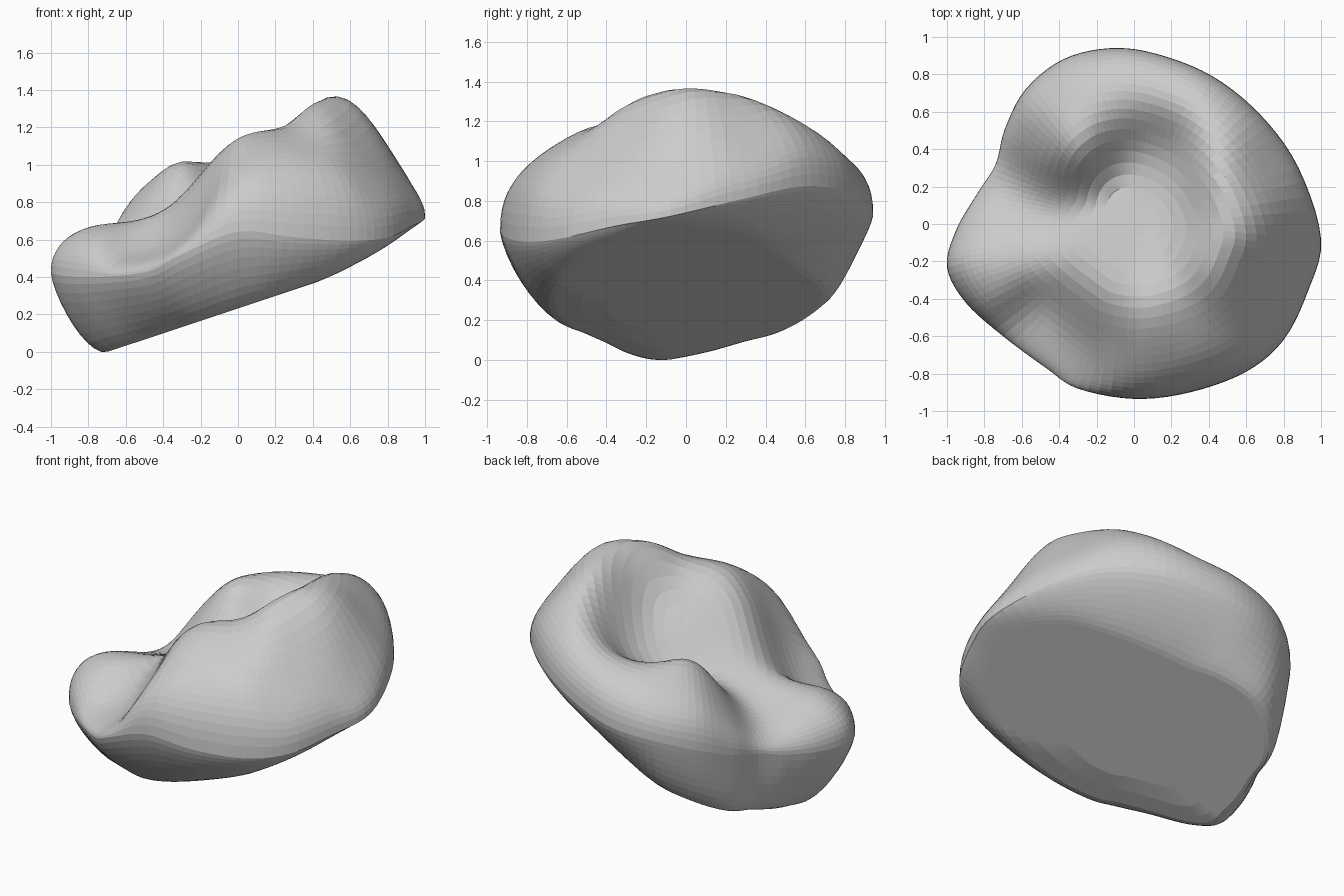
import bpy, bmesh, math
from mathutils import Vector

if "Cube" in bpy.data.objects:
    bpy.data.objects.remove(bpy.data.objects["Cube"])

# Widest outline seen from above: x, y, height, inset of the flat base corner
RIM = [(1.0, -.08, .74, .95), (.93, -.36, .69, .94), (.80, -.62, .63, .90),
       (.60, -.79, .61, .86), (.30, -.90, .63, .81), (0, -.935, .66, .77),
       (-.30, -.88, .54, .73), (-.47, -.77, .45, .71), (-.70, -.60, .42, .71),
       (-.90, -.42, .42, .74), (-1.0, -.23, .44, .77), (-.95, -.03, .44, .80),
       (-.84, .16, .46, .88), (-.74, .32, .50, .94), (-.69, .51, .55, .95),
       (-.58, .72, .63, .90), (-.38, .88, .70, .86), (-.13, .94, .74, .77),
       (.12, .91, .80, .70), (.42, .79, .87, .70), (.68, .58, .89, .76),
       (.88, .30, .83, .87)]

# Hills and hollows of the upper surface: x, y, height
HILLS = [(.50, 0, 1.38), (.50, -.25, 1.31), (.52, .24, 1.35), (.50, .43, 1.28),
         (.40, .63, 1.18), (.12, .76, 1.06), (-.18, .72, 1.02), (-.41, .62, .96),
         (-.37, .38, .98), (-.06, .58, 1.01), (-.04, .32, .83), (.15, .38, .94),
         (-.30, .13, .76), (-.55, .15, .65), (.22, .10, 1.08), (.10, -.18, 1.12),
         (.05, -.45, 1.18), (.30, -.50, 1.17), (-.15, -.15, .95),
         (-.45, -.18, .75), (-.80, -.25, .68), (-.70, 0, .64), (-.17, -.42, .99),
         (-.45, -.50, .58), (-.33, -.64, .62), (.05, -.70, 1.06), (.72, 0, 1.24),
         (.88, -.05, .98), (.72, .30, 1.14), (.70, -.36, 1.06), (.32, -.76, 1.0),
         (-.6, .42, .74), (-.55, .58, .85)]
POWER, SPREAD, STEPS = 2.4, .16, 5


def catmull(a, b, c, d, u):
    return .5 * (2 * b + (c - a) * u + (2 * a - 5 * b + 4 * c - d) * u * u
                 + (3 * b - a - 3 * c + d) * u ** 3)


def dome(t):
    return max(0, 1 - t ** POWER) ** (1 / POWER)


def on_base(r, s):
    # The underside is two sloping planes meeting in a faint ridge
    x, y = r[0] * s, r[1] * s
    return Vector((x, y, max(.25 + .333 * x, .324 + .42 * x + .18 * y)))


# Smooth closed rim
pts = [Vector(p) for p in RIM]
n = len(pts)
rim = [catmull(pts[i - 1], pts[i], pts[(i + 1) % n], pts[(i + 2) % n], k / STEPS)
       for i in range(n) for k in range(STEPS)]
mean_z = sum(r[2] for r in rim) / len(rim)

# Fit the hills so the surface passes through the measured heights
targets = []
for x, y, z in HILLS:
    d = Vector((x, y))
    edge = max(rim, key=lambda r: d.normalized().dot(Vector((r[0], r[1])).normalized()))
    t = min(.93, d.length / math.hypot(edge[0], edge[1]))
    rz = mean_z + (edge[2] - mean_z) * t * t
    targets.append(rz + (z - rz) / dome(t))
weights = targets[:]


def hill(x, y):
    g = [math.exp(-((x - h[0]) ** 2 + (y - h[1]) ** 2) / (2 * SPREAD ** 2)) + 1e-12
         for h in HILLS]
    return sum(a * b for a, b in zip(g, weights)) / sum(g)


for _ in range(30):
    miss = [t - hill(h[0], h[1]) for t, h in zip(targets, HILLS)]
    weights = [w + .6 * m for w, m in zip(weights, miss)]

bm = bmesh.new()
rings = []


def add_ring(place):
    rings.append([bm.verts.new(place(r)) for r in rim])


# Flat sloping base
for s in (.2, .4, .6, .8, .92):
    add_ring(lambda r: on_base(r, s * (r[3] - .08)))

# Rounded corner and flare from the base up to the rim
for k in range(10):
    u = k / 10

    def side(r):
        top = Vector((r[0], r[1], r[2]))
        start, corner = on_base(r, r[3] - .08), on_base(r, r[3] + .03)
        under = Vector((r[0] * .985, r[1] * .985, r[2] - .3 * (r[2] - corner.z)))
        v = 1 - u
        return (start * v ** 3 + corner * 3 * u * v * v
                + under * 3 * u * u * v + top * u ** 3)
    add_ring(side)

# Lumpy top
for k in range(22):
    t = math.cos(k / 22 * math.pi / 2)

    def top(r):
        x, y = r[0] * t, r[1] * t
        rz = mean_z + (r[2] - mean_z) * t * t
        return x, y, rz + (hill(x, y) - rz) * dome(t)
    add_ring(top)

# Skin the rings and close both ends
m = len(rim)
for lo, hi in zip(rings, rings[1:]):
    for i in range(m):
        j = (i + 1) % m
        bm.faces.new((lo[i], lo[j], hi[j], hi[i]))
for ring, z in ((rings[0], on_base(rim[0], 0).z), (rings[-1], hill(0, 0))):
    c = bm.verts.new((0, 0, z))
    for i in range(m):
        bm.faces.new((ring[i], ring[(i + 1) % m], c))
bmesh.ops.recalc_face_normals(bm, faces=bm.faces)

# Rest the lowest point on the ground
low = min(v.co.z for v in bm.verts)
bmesh.ops.translate(bm, vec=(0, 0, -low), verts=bm.verts)
mesh = bpy.data.meshes.new("lumpy_rock")
bm.to_mesh(mesh)
bm.free()
bpy.context.collection.objects.link(bpy.data.objects.new("lumpy_rock", mesh))
